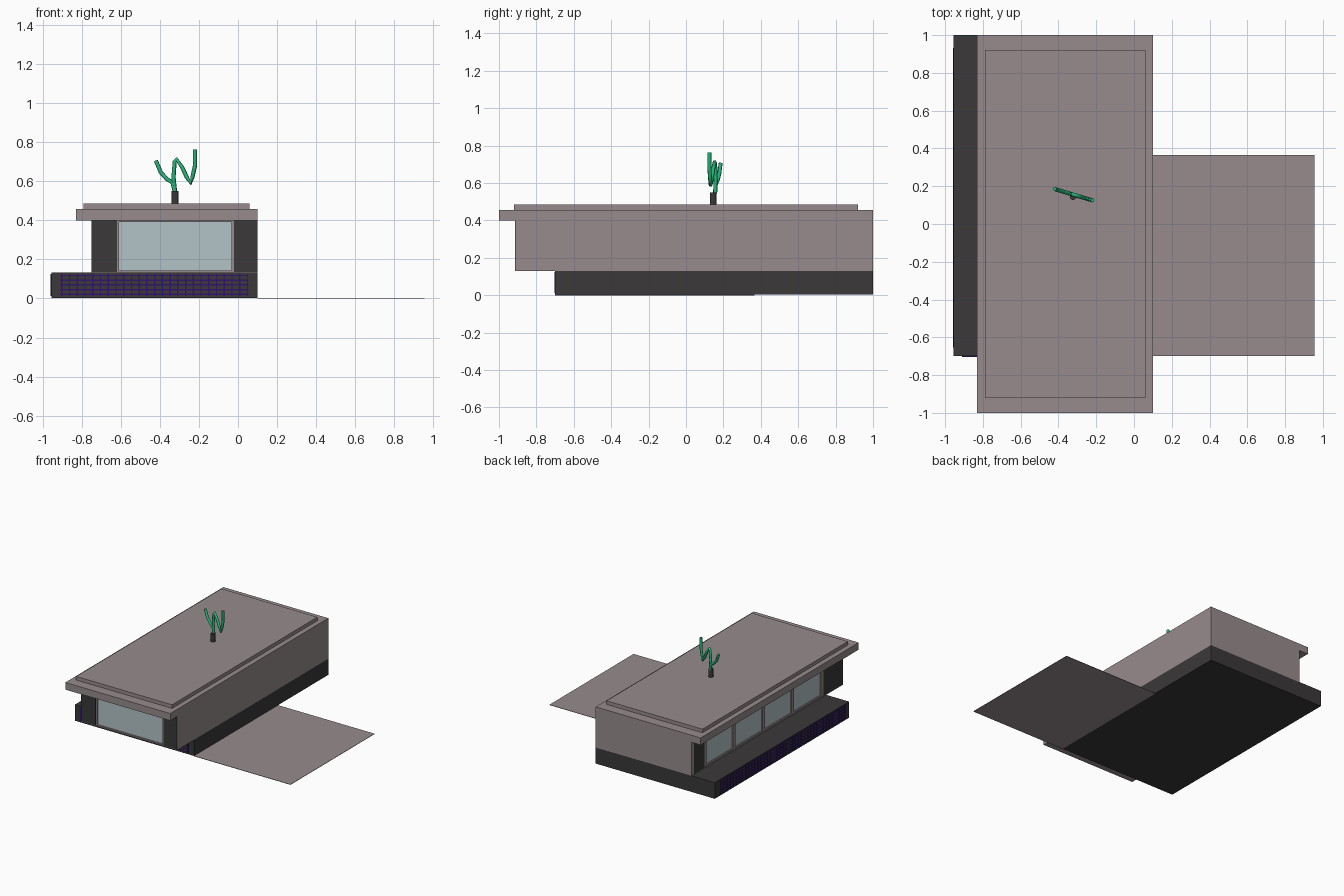
import bpy, bmesh
from mathutils import Vector

if "Cube" in bpy.data.objects:
    bpy.data.objects.remove(bpy.data.objects["Cube"])


def material(name, rgb):
    m = bpy.data.materials.new(name)
    m.diffuse_color = (*rgb, 1)
    m.use_nodes = True
    m.node_tree.nodes["Principled BSDF"].inputs["Base Color"].default_value = m.diffuse_color
    return m


STONE = material("stone", (0.31, 0.26, 0.265))
DARK = material("dark", (0.043, 0.04, 0.04))
GLASS = material("glass", (0.45, 0.55, 0.58))
GREEN = material("green", (0.02, 0.45, 0.19))
PURPLE = material("purple", (0.03, 0.007, 0.15))


def boxes(name, mat, spans):
    """One object from boxes given as (x0, x1, y0, y1, z0, z1)."""
    bm = bmesh.new()
    for s in spans:
        lo, hi = Vector(s[0::2]), Vector(s[1::2])
        for v in bmesh.ops.create_cube(bm, size=1)["verts"]:
            v.co = (lo + hi) / 2 + v.co * (hi - lo)
    me = bpy.data.meshes.new(name)
    bm.to_mesh(me)
    bm.free()
    me.materials.append(mat)
    ob = bpy.data.objects.new(name, me)
    bpy.context.collection.objects.link(ob)
    return ob


# Plinth and side terrace
boxes("plinth", DARK, [(-0.955, 0.10, -0.70, 1.0, 0.003, 0.132)])
boxes("terrace", STONE, [(0.10, 0.955, -0.70, 0.365, 0.0, 0.003)])

# Upper storey: floor, closed walls, dark corner piers
boxes("floor", STONE, [(-0.75, 0.10, -0.915, 1.0, 0.13, 0.136)])
boxes("right_wall", STONE, [(0.07, 0.10, -0.912, 1.0, 0.136, 0.40)])
boxes("back_wall", STONE, [(-0.748, 0.07, 0.97, 1.0, 0.136, 0.40)])
boxes("corner_piers", DARK, [
    (-0.75, -0.62, -0.915, -0.67, 0.136, 0.40),
    (-0.02, 0.07, -0.915, -0.80, 0.136, 0.40),
    (0.07, 0.099, -0.915, -0.912, 0.136, 0.40),
    (-0.75, -0.62, 0.84, 0.97, 0.136, 0.40)])

# Roof slab with a raised inner deck
boxes("roof_slab", STONE, [(-0.83, 0.10, -1.0, 1.0, 0.40, 0.457)])
boxes("roof_deck", STONE, [(-0.79, 0.06, -0.92, 0.92, 0.457, 0.486)])

# Front window
Z0, Z1, F = 0.136, 0.40, 0.012
boxes("front_frame", STONE, [
    (-0.62, -0.608, -0.912, -0.88, Z0, Z1), (-0.032, -0.02, -0.912, -0.88, Z0, Z1),
    (-0.608, -0.032, -0.912, -0.88, Z0, Z0 + 0.006), (-0.608, -0.032, -0.912, -0.88, Z1 - 0.01, Z1)])
boxes("front_glass", GLASS, [(-0.608, -0.032, -0.902, -0.895, Z0, Z1)])

# Left window band with four panes
y0, y1 = -0.67, 0.84
step = (y1 - y0 - 0.03) / 4
posts = [(-0.747, -0.715, y0 + i * step, y0 + i * step + 0.03, Z0, Z1) for i in range(5)]
rails = [(-0.747, -0.715, y0, y1, Z0, Z0 + F), (-0.747, -0.715, y0, y1, Z1 - F, Z1)]
boxes("side_frame", STONE, posts + rails)
boxes("side_glass", GLASS, [(-0.737, -0.73, y0, y1, Z0, Z1)])

# Lattice bars on the front and left of the plinth
T = 0.007
zs = [0.018 + i * 0.024 for i in range(5)]
n = 24
xs = [-0.905 + i * 0.95 / n for i in range(n + 1)]
boxes("front_lattice", PURPLE,
      [(x, x + T, -0.704, -0.70, 0.012, 0.124) for x in xs] +
      [(-0.91, 0.055, -0.703, -0.70, z, z + T) for z in zs])
n = 40
ys = [-0.65 + i * 1.57 / n for i in range(n + 1)]
boxes("side_lattice", PURPLE,
      [(-0.959, -0.955, y, y + T, 0.012, 0.124) for y in ys] +
      [(-0.958, -0.955, -0.655, 0.932, z, z + T) for z in zs])

# Rooftop plant: pot and bent stems
bpy.ops.mesh.primitive_cylinder_add(vertices=12, radius=0.018, depth=0.064,
                                    location=(-0.322, 0.145, 0.518))
pot = bpy.context.object
pot.name = "plant_pot"
pot.data.materials.append(DARK)

curve = bpy.data.curves.new("plant_stems", "CURVE")
curve.dimensions = "3D"
curve.bevel_depth = 0.011
curve.bevel_resolution = 1
curve.use_fill_caps = True
for path in (
    [(-0.42, 0.705), (-0.395, 0.645), (-0.365, 0.612), (-0.335, 0.592), (-0.323, 0.545)],
    [(-0.322, 0.545), (-0.33, 0.62), (-0.324, 0.70), (-0.314, 0.712), (-0.285, 0.67),
     (-0.262, 0.62), (-0.242, 0.59), (-0.232, 0.625), (-0.22, 0.68), (-0.22, 0.763)],
):
    sp = curve.splines.new("POLY")
    sp.points.add(len(path) - 1)
    for p, (x, z) in zip(sp.points, path):
        p.co = (x, 0.155 - 0.3 * (x + 0.32), z, 1)
curve.materials.append(GREEN)
stems = bpy.data.objects.new("plant_stems", curve)
bpy.context.collection.objects.link(stems)
